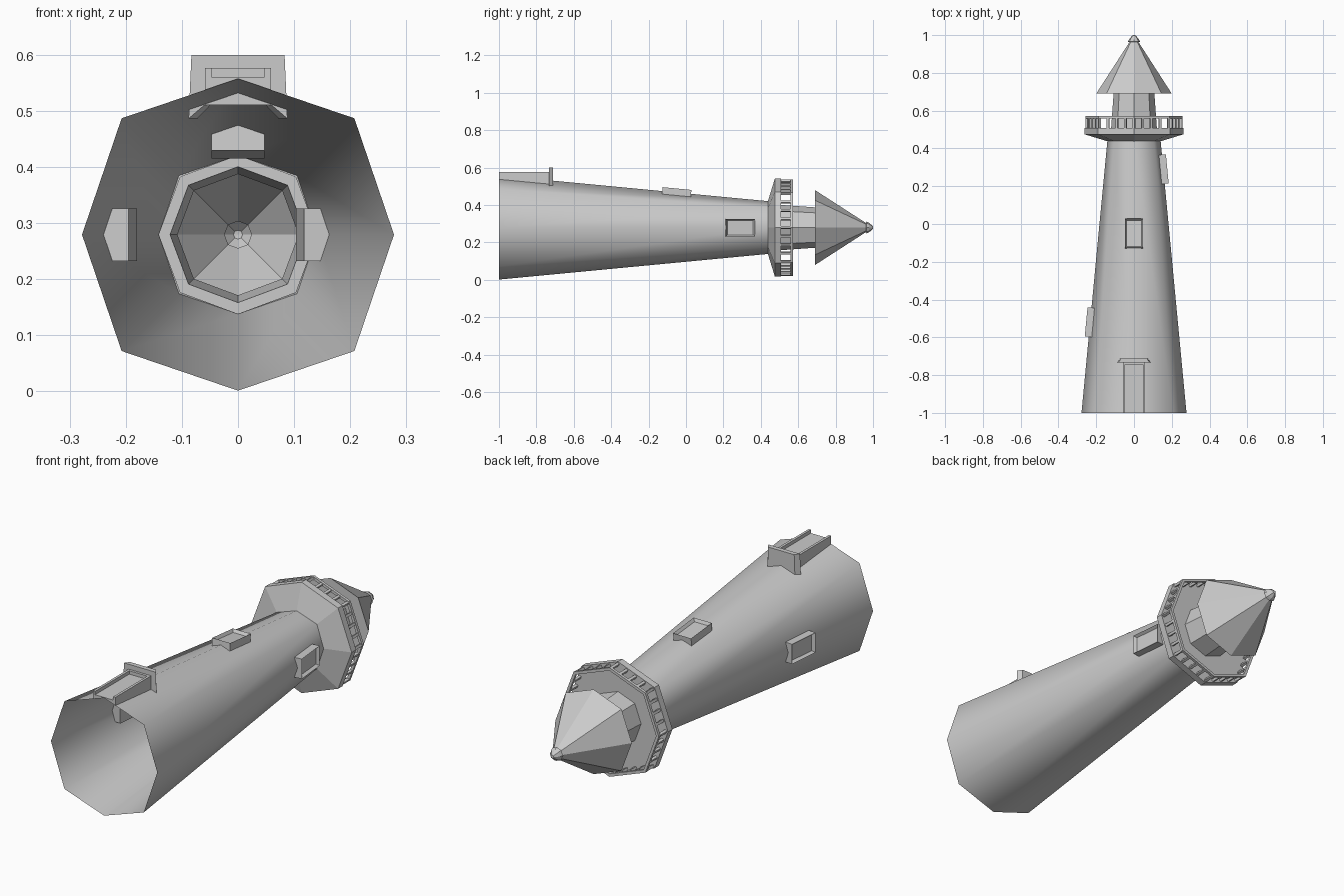
import bpy, bmesh, math
from mathutils import Matrix, Vector

if "Cube" in bpy.data.objects:
    bpy.data.objects.remove(bpy.data.objects["Cube"])

CZ = 0.279                      # height of the tower's long axis
SLOPE = (0.278 - 0.141) / 1.44  # tower taper


def radius(y):
    return 0.278 - (y + 1) * SLOPE


def finish(bm, name):
    me = bpy.data.meshes.new(name)
    bmesh.ops.remove_doubles(bm, verts=bm.verts, dist=1e-5)
    bmesh.ops.recalc_face_normals(bm, faces=bm.faces)
    bm.to_mesh(me)
    bm.free()
    ob = bpy.data.objects.new(name, me)
    bpy.context.collection.objects.link(ob)
    return ob


def corner(k, r, y, diag):
    a = k * math.pi / 4
    r *= diag if k % 2 else 1
    return Vector((r * math.cos(a), y, CZ + r * math.sin(a)))


def lathe8(name, profile, diag=1.03, closed=False, smooth=False):
    """Eight-sided revolve of (radius, y) points about the long axis."""
    bm = bmesh.new()
    rings = [[bm.verts.new(corner(k, r, y, diag)) for k in range(8)] for r, y in profile]
    pairs = list(zip(rings, rings[1:]))
    if closed:
        pairs.append((rings[-1], rings[0]))
    for a, b in pairs:
        for k in range(8):
            j = (k + 1) % 8
            bm.faces.new((a[k], a[j], b[j], b[k]))
    ob = finish(bm, name)
    if smooth:
        for p in ob.data.polygons:
            p.use_smooth = True
    return ob


# Tower, gallery, lantern room, roof and finial
lathe8("tower_wall", [(0.278, -1), (0.141, 0.44)], 1.055, smooth=True)
lathe8("gallery", [(0.141, 0.438), (0.262, 0.475), (0.262, 0.508), (0.121, 0.508)])
lathe8("lantern_room", [(0.121, 0.508), (0.108, 0.69)])
lathe8("roof", [(0.108, 0.69), (0.2, 0.69), (0.024, 0.963)])
lathe8("finial", [(0.024, 0.963), (0.032, 0.965), (0.026, 0.978), (0.008, 0.999), (0.0, 1.0)])

# Railing: top rail and posts, four to each side
lathe8("top_rail", [(0.244, 0.559), (0.258, 0.559), (0.258, 0.572), (0.244, 0.572)], closed=True)
bm = bmesh.new()
for k in range(8):
    p, q = corner(k, 0.25, 0.534, 1.03), corner((k + 1) % 8, 0.25, 0.534, 1.03)
    turn = Matrix.Rotation(-(k + 0.5) * math.pi / 4, 4, 'Y')
    for i in range(4):
        m = Matrix.Translation(p.lerp(q, i / 4)) @ turn @ Matrix.Diagonal((0.012, 0.054, 0.012, 1))
        bmesh.ops.create_cube(bm, size=1, matrix=m)
finish(bm, "railing_posts")


# Windows: framed boxes set into the wall, tilted with the taper
def window(name, y, turn):
    bm = bmesh.new()
    bmesh.ops.create_cube(bm, size=1, matrix=Matrix.Translation((0, 0, -0.012))
                          @ Matrix.Diagonal((0.094, 0.155, 0.066, 1)))
    bm.normal_update()
    top = max(bm.faces, key=lambda f: f.calc_center_median().z)
    bmesh.ops.inset_region(bm, faces=[top], thickness=0.012)
    bmesh.ops.translate(bm, verts=top.verts, vec=(0, 0, -0.014))
    m = (Matrix.Translation((0, y, CZ)) @ Matrix.Rotation(turn, 4, 'Y')
         @ Matrix.Translation((0, 0, radius(y))) @ Matrix.Rotation(-math.atan(SLOPE), 4, 'X'))
    bm.transform(m)
    finish(bm, name)


window("window_upper", 0.29, math.pi / 2)
window("window_middle", -0.05, 0)
window("window_lower", -0.52, -math.pi / 2)


def prism(name, pts, y0, y1, drop=None):
    """Extrude an xz outline along y; points in drop follow the taper."""
    bm = bmesh.new()
    d = (y1 - y0) * SLOPE
    a = [bm.verts.new((x, y0, z)) for x, z in pts]
    b = [bm.verts.new((x, y1, z - (d if drop and i in drop else 0))) for i, (x, z) in enumerate(pts)]
    bm.faces.new(a)
    bm.faces.new(b)
    n = len(pts)
    for i in range(n):
        j = (i + 1) % n
        bm.faces.new((a[i], a[j], b[j], b[i]))
    return finish(bm, name)


# Doorway: jambs, recessed door panel, head and hood
for side, label in ((1, "right"), (-1, "left")):
    prism("door_jamb_" + label, [(side * x, z) for x, z in
          ((0.059, 0.537), (0.059, 0.576), (0.047, 0.576), (0.047, 0.541))], -1, -0.73, (0, 3))
prism("door_panel", [(-0.047, 0.541), (0, 0.557), (0.047, 0.541), (0.047, 0.56), (-0.047, 0.56)],
      -1, -0.73, (0, 1, 2))
prism("door_head", [(-0.047, 0.559), (0.047, 0.559), (0.047, 0.576), (-0.047, 0.576)], -0.745, -0.73)
hood = [(-0.06, 0.51), (0.06, 0.51), (0.088, 0.486), (0.083, 0.599), (-0.083, 0.599), (-0.088, 0.486)]
ob = prism("door_hood", hood, -0.733, -0.711)
for v in ob.data.vertices:      # hood narrows towards the back
    if v.co.y > -0.72:
        v.co.x *= 0.82
